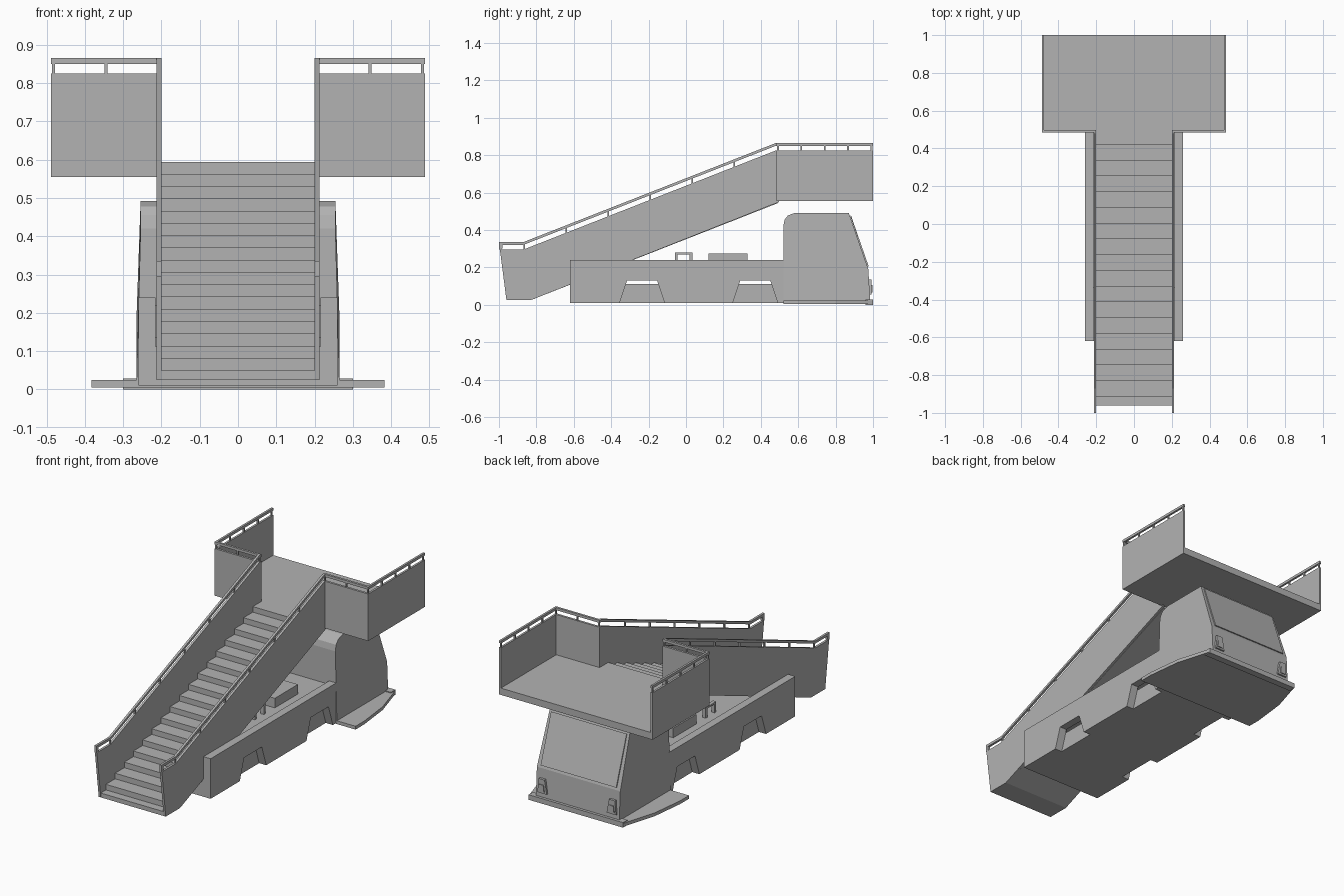
import bpy, bmesh
from mathutils import Vector

cube = bpy.data.objects.get("Cube")
if cube:
    bpy.data.objects.remove(cube, do_unlink=True)

grey = bpy.data.materials.new("plain_grey")
grey.use_nodes = True
colour = (0.45, 0.45, 0.45, 1)
grey.diffuse_color = colour
grey.node_tree.nodes["Principled BSDF"].inputs["Base Color"].default_value = colour


def prism(name, pts, lo, hi, axis="x", mirror=False):
    """Extrude a flat outline along an axis; optionally mirror it across x."""
    place = {"x": lambda p, d: Vector((d, p[0], p[1])),
             "y": lambda p, d: Vector((p[0], d, p[1])),
             "z": lambda p, d: Vector((p[0], p[1], d))}[axis]
    bm = bmesh.new()
    base = bm.faces.new([bm.verts.new(place(p, lo)) for p in pts])
    out = bmesh.ops.extrude_face_region(bm, geom=[base])
    verts = [v for v in out["geom"] if isinstance(v, bmesh.types.BMVert)]
    shift = place((0, 0), hi - lo)
    bmesh.ops.translate(bm, verts=verts, vec=shift)
    bmesh.ops.recalc_face_normals(bm, faces=bm.faces)
    mesh = bpy.data.meshes.new(name)
    bm.to_mesh(mesh)
    bm.free()
    mesh.materials.append(grey)
    ob = bpy.data.objects.new(name, mesh)
    bpy.context.collection.objects.link(ob)
    if mirror:
        ob.modifiers.new("Mirror", "MIRROR")
    return ob


def box(name, x, y, z, mirror=False):
    pts = [(y[0], z[0]), (y[1], z[0]), (y[1], z[1]), (y[0], z[1])]
    return prism(name, pts, x[0], x[1], "x", mirror)


# Staircase: stepped top with a flat sloping underside
RUN, RISE, STEPS = 0.0833, 0.032, 17
outline = [(-0.96, 0.025), (-0.96, 0.05)]
for i in range(STEPS):
    y = -0.913 + RUN * i
    outline += [(y, 0.05 + RISE * i), (y, 0.05 + RISE * (i + 1))]
outline += [(0.49, 0.594), (0.49, 0.543), (-0.83, 0.025)]
prism("staircase", outline, -0.2, 0.2)

# Stair side walls and handrails
IN, OUT = 0.2, 0.213
prism("stair_side", [(-0.96, 0.025), (-0.83, 0.025), (0.498, 0.55), (0.498, 0.825),
                     (0.48, 0.825), (-0.87, 0.295), (-0.995, 0.295)], IN, OUT, mirror=True)
prism("stair_rail", [(-1, 0.295), (-0.983, 0.295), (-0.981, 0.32), (-0.87, 0.32),
                     (0.48, 0.85), (0.498, 0.85), (0.498, 0.865), (0.48, 0.865),
                     (-0.87, 0.335), (-1, 0.335)], IN, OUT, mirror=True)
for i in range(6):
    y = -0.87 + 0.225 * i
    z = 0.295 + (y + 0.87) * 0.3926
    box("stair_rail_post", (IN + 0.002, OUT - 0.002), (y, y + 0.008), (z - 0.01, z + 0.035), True)

# Upper platform, its walls and railing
box("platform_floor", (-0.488, 0.488), (0.485, 1), (0.555, 0.594))
box("platform_side_wall", (0.476, 0.488), (0.485, 1), (0.555, 0.825), True)
box("platform_front_wall", (IN, 0.488), (0.485, 0.498), (0.555, 0.825), True)
box("platform_side_rail", (0.476, 0.488), (0.485, 1), (0.85, 0.865), True)
box("platform_front_rail", (IN, 0.488), (0.485, 0.498), (0.85, 0.865), True)
for i in range(5):
    y = 0.487 + 0.125 * i
    box("platform_side_post", (0.478, 0.486), (y, y + 0.009), (0.82, 0.855), True)
for x in (0.204, 0.341):
    box("platform_front_post", (x, x + 0.008), (0.487, 0.496), (0.82, 0.855), True)

# Chassis: side skirts with wheel arches, inner body and deck
skirt = [(-0.62, 0.01)]
for a in (-0.355, 0.25):
    skirt += [(a, 0.01), (a + 0.04, 0.13), (a + 0.2, 0.13), (a + 0.24, 0.01)]
skirt += [(0.525, 0.01), (0.525, 0.24), (-0.62, 0.24)]
prism("chassis_skirt", skirt, 0.215, 0.26, mirror=True)
box("chassis_body", (-0.215, 0.215), (-0.62, 0.525), (0.01, 0.112))
box("chassis_deck", (-0.215, 0.215), (-0.34, 0.525), (0.135, 0.22))

# Lifting gear on the deck
box("equipment_box", (-0.15, 0.15), (0.12, 0.33), (0.22, 0.275))
for y in (-0.06, 0.02):
    box("lift_bracket", (0.13, 0.15), (y, y + 0.015), (0.22, 0.27), True)
box("lift_bracket_bar", (0.13, 0.15), (-0.06, 0.035), (0.27, 0.28), True)

# Driver cab with a rounded front roof edge and raked rear
cab = prism("cab", [(0.52, 0.01), (0.52, 0.42), (0.527, 0.455), (0.545, 0.478), (0.585, 0.492),
                    (0.87, 0.492), (0.975, 0.19), (0.985, 0.01)], -0.265, 0.265)
for v in cab.data.vertices:
    if v.co.z > 0.41:
        v.co.x *= 0.96

# Thin rear window plate lying on the raked face
prism("rear_window", [(0.878, 0.475), (0.882, 0.478), (0.977, 0.205), (0.968, 0.205)], -0.24, 0.24)

# Rear lamps in tapered frames
lamp = [(0.19, 0.055), (0.25, 0.055), (0.242, 0.135), (0.205, 0.135)]
prism("rear_lamp_frame", lamp, 0.97, 0.992, "y", True)
prism("rear_lamp", [(0.205, 0.065), (0.24, 0.065), (0.235, 0.105), (0.21, 0.105)],
      0.985, 0.997, "y", True)

# Flared base plate and bumper
half = [(0.3, 1), (0.36, 0.8), (0.383, 0.6), (0.383, 0.52)]
prism("base_plate", half + [(-x, y) for x, y in reversed(half)], 0.005, 0.024, "z")
box("rear_bumper", (-0.3, 0.3), (0.96, 1), (0, 0.029))
